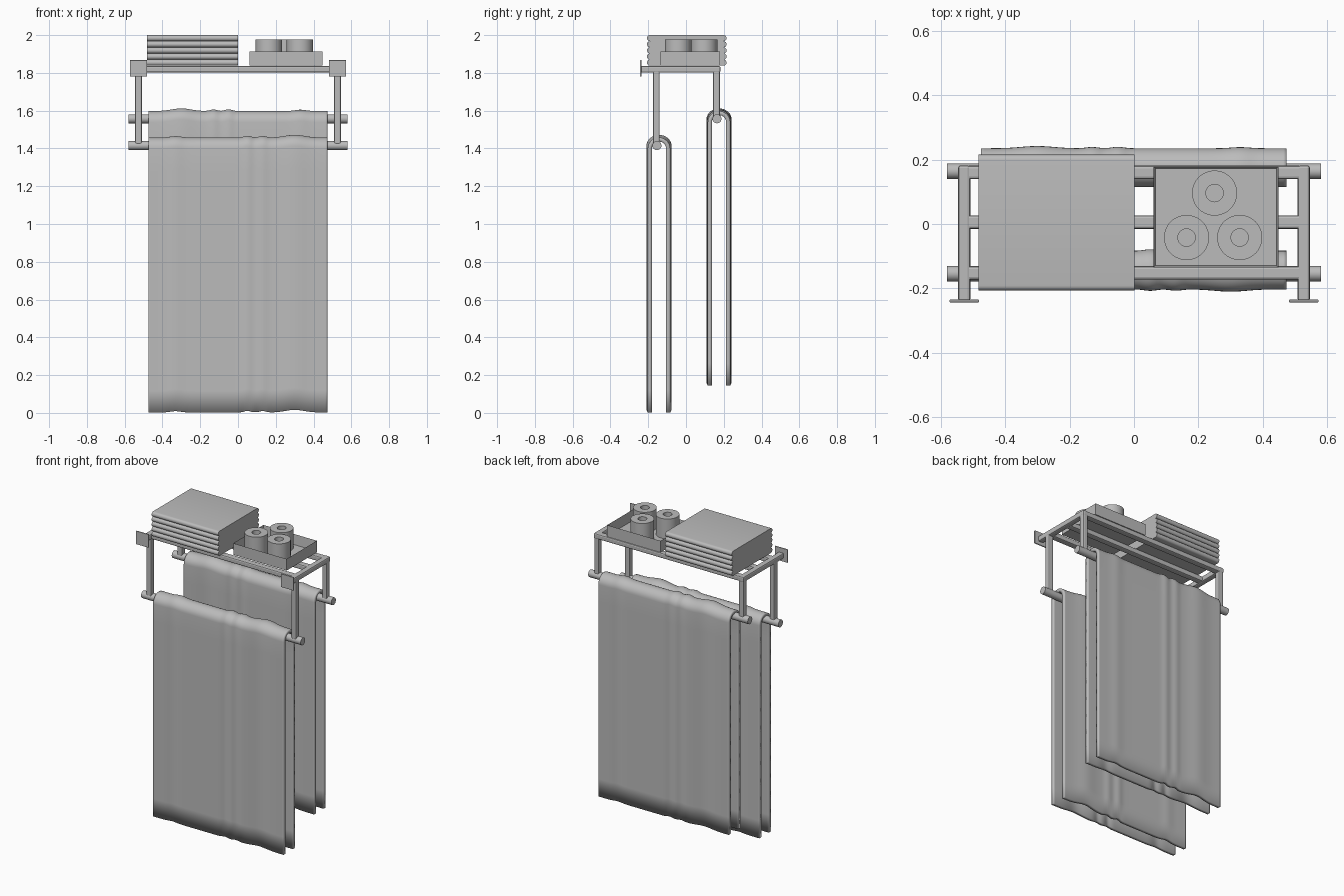
import bpy, bmesh, math
from mathutils import Matrix, Vector

cube = bpy.data.objects.get("Cube")
if cube:
    bpy.data.objects.remove(cube, do_unlink=True)

grey = bpy.data.materials.new("plain grey")
grey.use_nodes = True
COLOUR = (0.5, 0.5, 0.5, 1)
grey.diffuse_color = COLOUR
grey.node_tree.nodes["Principled BSDF"].inputs["Base Color"].default_value = COLOUR


def finish(name, bm, smooth=True):
    bmesh.ops.recalc_face_normals(bm, faces=bm.faces)
    mesh = bpy.data.meshes.new(name)
    bm.to_mesh(mesh)
    bm.free()
    obj = bpy.data.objects.new(name, mesh)
    bpy.context.collection.objects.link(obj)
    mesh.materials.append(grey)
    if smooth:
        bpy.ops.object.select_all(action='DESELECT')
        obj.select_set(True)
        bpy.context.view_layer.objects.active = obj
        bpy.ops.object.shade_smooth_by_angle(angle=math.radians(40))
    return obj


def box(name, lo, hi, bevel=0.0):
    lo, hi = Vector(lo), Vector(hi)
    bm = bmesh.new()
    bmesh.ops.create_cube(bm, size=1, matrix=Matrix.Translation((lo + hi) / 2)
                          @ Matrix.Diagonal((*(hi - lo), 1)))
    if bevel:
        bmesh.ops.bevel(bm, geom=bm.edges[:], offset=bevel, segments=2,
                        profile=0.5, affect='EDGES')
    return finish(name, bm, smooth=False)


def lathe(name, profile, centre):
    """Spin a closed radius/height profile around a vertical axis."""
    bm = bmesh.new()
    verts = [bm.verts.new((r, 0, z)) for r, z in profile]
    edges = [bm.edges.new((v, verts[i - 1])) for i, v in enumerate(verts)]
    bmesh.ops.spin(bm, geom=verts + edges, cent=(0, 0, 0), axis=(0, 0, 1),
                   angle=math.tau, steps=40)
    bmesh.ops.remove_doubles(bm, verts=bm.verts, dist=1e-5)
    bmesh.ops.translate(bm, vec=centre, verts=bm.verts)
    return finish(name, bm)


def hanging_bar(name, y, z):
    bm = bmesh.new()
    turn = Matrix.Translation((0, y, z)) @ Matrix.Rotation(math.pi / 2, 4, 'Y')
    bmesh.ops.create_cone(bm, cap_ends=True, segments=24, radius1=0.024,
                          radius2=0.024, depth=1.16, matrix=turn)
    return finish(name, bm)


def ripple(x):
    """Small uneven bumps along the width of a towel."""
    bumps = ((-0.33, 0.04, 0.007), (0.05, 0.025, 0.009),
             (0.13, 0.025, 0.008), (0.30, 0.07, 0.014))
    return sum(h * math.exp(-((x - c) / w) ** 2) for c, w, h in bumps)


def hanging_towel(name, y, bottom, top, facing):
    half, thick = 0.049, 0.022
    arch = top - half - thick / 2
    # Middle line of the cloth: up one leg, over the bar, down the other
    path = [(-1, 0, bottom + (arch - bottom) * i / 12) for i in range(12)]
    for i in range(17):
        a = math.pi * (1 - i / 16)
        path.append((math.cos(a), math.sin(a), arch))
    path += [(1, 0, z) for _, _, z in reversed(path[:12])]
    bm = bmesh.new()
    rows = []
    for k in range(97):
        x = -0.475 + 0.948 * k / 96
        f = ripple(x * facing)
        rows.append([bm.verts.new((x, y + c * (half + 0.5 * f), z + s * half + f))
                     for c, s, z in path])
    for a, b in zip(rows, rows[1:]):
        for i in range(len(a) - 1):
            bm.faces.new((a[i], b[i], b[i + 1], a[i + 1]))
    obj = finish(name, bm)
    mod = obj.modifiers.new("cloth thickness", 'SOLIDIFY')
    mod.thickness = thick
    mod.offset = 0
    return obj


def folded_towel(name, z0, z1):
    """Flat layer with rounded front and back folds."""
    r, mid = (z1 - z0) / 2, (z0 + z1) / 2
    ring = []
    for side, centre in ((1, 0.215 - r), (-1, -0.207 + r)):
        for i in range(11):
            a = side * math.pi / 2 - math.pi * i / 10
            ring.append((centre + side * abs(math.cos(a)) * r, mid + r * math.sin(a)))
    bm = bmesh.new()
    face = bm.faces.new([bm.verts.new((-0.483, y, z)) for y, z in ring])
    out = bmesh.ops.extrude_face_region(bm, geom=[face])["geom"]
    bmesh.ops.translate(bm, vec=(0.484, 0, 0),
                        verts=[g for g in out if isinstance(g, bmesh.types.BMVert)])
    return finish(name, bm)


# Shelf frame
for name, y in (("front", -0.152), ("middle", 0.006), ("back", 0.16)):
    box(name + "_shelf_rail", (-0.52, y - 0.021, 1.802), (0.52, y + 0.021, 1.836), 0.008)

# Side rails, wall plates and posts
for name, s in (("left", 1), ("right", -1)):
    x = s * 0.527
    box(name + "_side_rail", (x - 0.019, -0.24, 1.801), (x + 0.019, 0.182, 1.837), 0.008)
    box(name + "_wall_plate", (x - 0.046, -0.243, 1.78), (x + 0.046, -0.235, 1.867), 0.002)
    box(name + "_front_post", (x - 0.018, -0.175, 1.42), (x + 0.018, -0.139, 1.82), 0.008)
    box(name + "_back_post", (x - 0.018, 0.144, 1.56), (x + 0.018, 0.18, 1.82), 0.008)

# Bars and the towels on them
hanging_bar("front_bar", -0.154, 1.415)
hanging_bar("back_bar", 0.164, 1.557)
hanging_towel("front_towel", -0.143, 0.002, 1.458, 1)
hanging_towel("back_towel", 0.175, 0.146, 1.598, -1)

# Stack of folded towels
LAYERS, BASE = 5, 1.838
STEP = (2.0 - BASE) / LAYERS
for i in range(LAYERS):
    folded_towel(f"folded_towel_{i + 1}", BASE + i * STEP, BASE + (i + 1) * STEP)

# Open tray
bm = bmesh.new()
bmesh.ops.create_cube(bm, size=1, matrix=Matrix.Translation((0.254, 0.022, 1.876))
                      @ Matrix.Diagonal((0.388, 0.314, 0.076, 1)))
bm.normal_update()
lid = [f for f in bm.faces if f.normal.z > 0.9]
bmesh.ops.inset_region(bm, faces=lid, thickness=0.009)
bmesh.ops.translate(bm, vec=(0, 0, -0.066), verts=lid[0].verts)
finish("tray", bm, smooth=False)

# Paper rolls
for i, (x, y) in enumerate(((0.25, 0.096), (0.163, -0.042), (0.328, -0.042))):
    lathe(f"paper_roll_{i + 1}",
          [(0.027, 0), (0.07, 0), (0.07, 0.13), (0.027, 0.13)], (x, y, 1.848))
